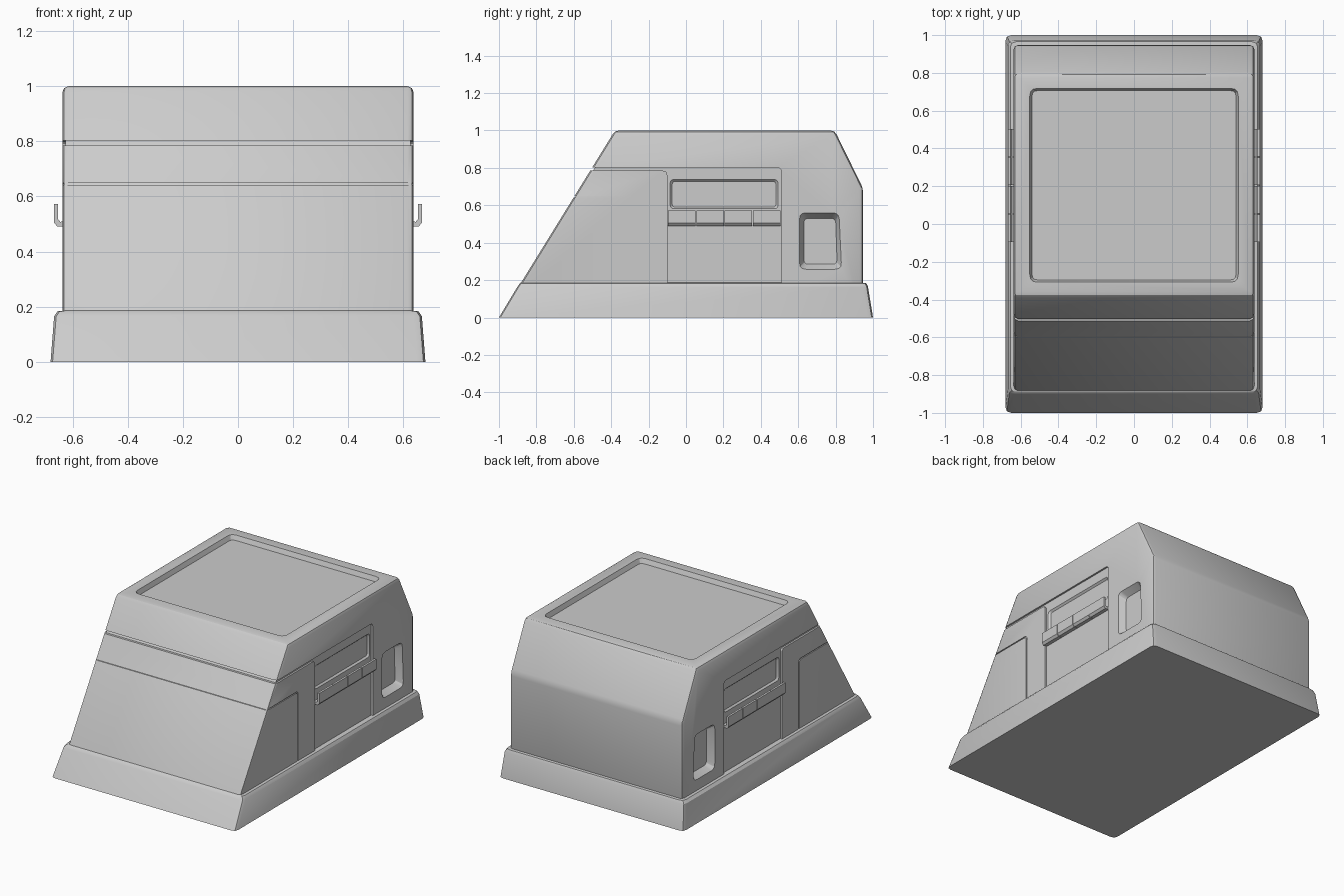
import bpy, bmesh, math
from mathutils import Vector

cube = bpy.data.objects.get("Cube")
if cube:
    bpy.data.objects.remove(cube, do_unlink=True)

GREY = (0.6, 0.6, 0.6, 1)
grey = bpy.data.materials.new("plain grey")
grey.use_nodes = True
grey.diffuse_color = GREY
grey.node_tree.nodes["Principled BSDF"].inputs["Base Color"].default_value = GREY


def rounded(points, radius, steps=3):
    """Outline with every corner rounded."""
    out, n = [], len(points)
    for i in range(n):
        p = Vector(points[i])
        a, b = Vector(points[i - 1]) - p, Vector(points[(i + 1) % n]) - p
        r = min(radius, 0.4 * a.length, 0.4 * b.length)
        a, b = p + a.normalized() * r, p + b.normalized() * r
        for k in range(steps + 1):
            t = k / steps
            out.append(a * (1 - t) ** 2 + p * (2 * t * (1 - t)) + b * t * t)
    return out


def rect(x0, x1, y0, y1):
    return [(x0, y0), (x1, y0), (x1, y1), (x0, y1)]


def loft(name, rings):
    """Closed solid through matching rings of 3D points."""
    bm = bmesh.new()
    rows = [[bm.verts.new(p) for p in ring] for ring in rings]
    n = len(rows[0])
    for low, high in zip(rows, rows[1:]):
        for i in range(n):
            j = (i + 1) % n
            bm.faces.new((low[i], low[j], high[j], high[i]))
    bm.faces.new(rows[0])
    bm.faces.new(rows[-1])
    bmesh.ops.recalc_face_normals(bm, faces=bm.faces)
    mesh = bpy.data.meshes.new(name)
    bm.to_mesh(mesh)
    bm.free()
    mesh.materials.append(grey)
    obj = bpy.data.objects.new(name, mesh)
    bpy.context.collection.objects.link(obj)
    return obj


def along_x(outline, x):
    return [(x, p[0], p[1]) for p in outline]


def along_z(outline, z):
    return [(p[0], p[1], z) for p in outline]


def activate(obj):
    bpy.ops.object.select_all(action="DESELECT")
    obj.select_set(True)
    bpy.context.view_layer.objects.active = obj


def bevel(obj, width, segments, angle):
    activate(obj)
    mod = obj.modifiers.new("bevel", "BEVEL")
    mod.width, mod.segments = width, segments
    mod.limit_method, mod.angle_limit = "ANGLE", math.radians(angle)
    bpy.ops.object.modifier_apply(modifier=mod.name)


def cut(obj, cutter):
    activate(obj)
    mod = obj.modifiers.new("cut", "BOOLEAN")
    mod.operation, mod.solver, mod.object = "DIFFERENCE", "EXACT", cutter
    bpy.ops.object.modifier_apply(modifier=mod.name)
    bpy.data.objects.remove(cutter, do_unlink=True)


def smooth(obj):
    activate(obj)
    bpy.ops.object.shade_smooth_by_angle(angle=math.radians(28))


def front_y(z):
    return -0.997 + z / 1.62


# Main housing
W = 0.637
profile = [(front_y(0.05), 0.05), (front_y(1), 1), (0.795, 1), (0.947, 0.69), (0.947, 0.05)]
body = loft("housing", [along_x(profile, -W), along_x(profile, W)])
bevel(body, 0.022, 2, 20)

# Seams across the sloping front
for low, high, depth in ((0.785, 0.802, 0.016), (0.642, 0.649, 0.007)):
    seam = [(front_y(low) - 0.1, low), (front_y(low) + depth, low),
            (front_y(high) + depth, high), (front_y(high) - 0.1, high)]
    cut(body, loft("seam_cutter", [along_x(seam, -0.8), along_x(seam, 0.8)]))

# Side recesses: outline, inner outline, depth
door = rounded([(-0.7, 0.785), (-0.7, 0.802), (0.51, 0.802), (0.51, 0.1),
                (-0.1, 0.1), (-0.1, 0.785)], 0.025)
panel_seam = rounded([(-0.75, 0.642), (-0.75, 0.649), (-0.277, 0.649),
                      (-0.277, 0.1), (-0.284, 0.1), (-0.284, 0.642)], 0.02)
window = rounded(rect(-0.085, 0.492, 0.582, 0.738), 0.02)
window_in = rounded(rect(-0.074, 0.481, 0.591, 0.727), 0.015)
pocket = rounded([(0.607, 0.258), (0.832, 0.258), (0.818, 0.56), (0.607, 0.56)], 0.035)
pocket_in = rounded([(0.63, 0.285), (0.808, 0.285), (0.8, 0.53), (0.63, 0.53)], 0.025)
for s in (-1, 1):
    for outer, inner, start, depth in ((door, door, W, 0.012), (panel_seam, panel_seam, W, 0.006),
                                       (window, window_in, W - 0.012, 0.012),
                                       (pocket, pocket_in, W, 0.045)):
        cut(body, loft("recess_cutter", [along_x(outer, s * (W + 0.05)), along_x(outer, s * start),
                                         along_x(inner, s * (start - depth))]))

# Sunken roof panel
roof = rounded(rect(-0.552, 0.552, -0.308, 0.718), 0.04)
roof_in = rounded(rect(-0.54, 0.54, -0.296, 0.706), 0.03)
cut(body, loft("roof_cutter", [along_z(roof, 1.1), along_z(roof, 1), along_z(roof_in, 0.97)]))
smooth(body)

# Flared base skirt with clipped corners
skirt = loft("base_skirt", [along_z(rounded(rect(-x, x, y0, y1), 0.03, 2), z) for x, y0, y1, z in (
    (0.68, -1, 1, 0), (0.667, -0.901, 0.973, 0.165), (0.655, -0.889, 0.965, 0.183),
    (0.63, -0.885, 0.94, 0.186))])
smooth(skirt)

# Hooked side trays, four lengths per side
hook = [(0.61, 0.5), (0.635, 0.492), (0.655, 0.49), (0.667, 0.505), (0.667, 0.572),
        (0.653, 0.572), (0.653, 0.518), (0.645, 0.508), (0.61, 0.51)]
for side, s in (("right", -1), ("left", 1)):
    for i in range(4):
        y0 = -0.096 + i * 0.151
        tray = loft(f"{side}_tray_{i + 1}", [[(s * x, y, z) for x, z in hook]
                                             for y in (y0, y0 + 0.147)])
        smooth(tray)
